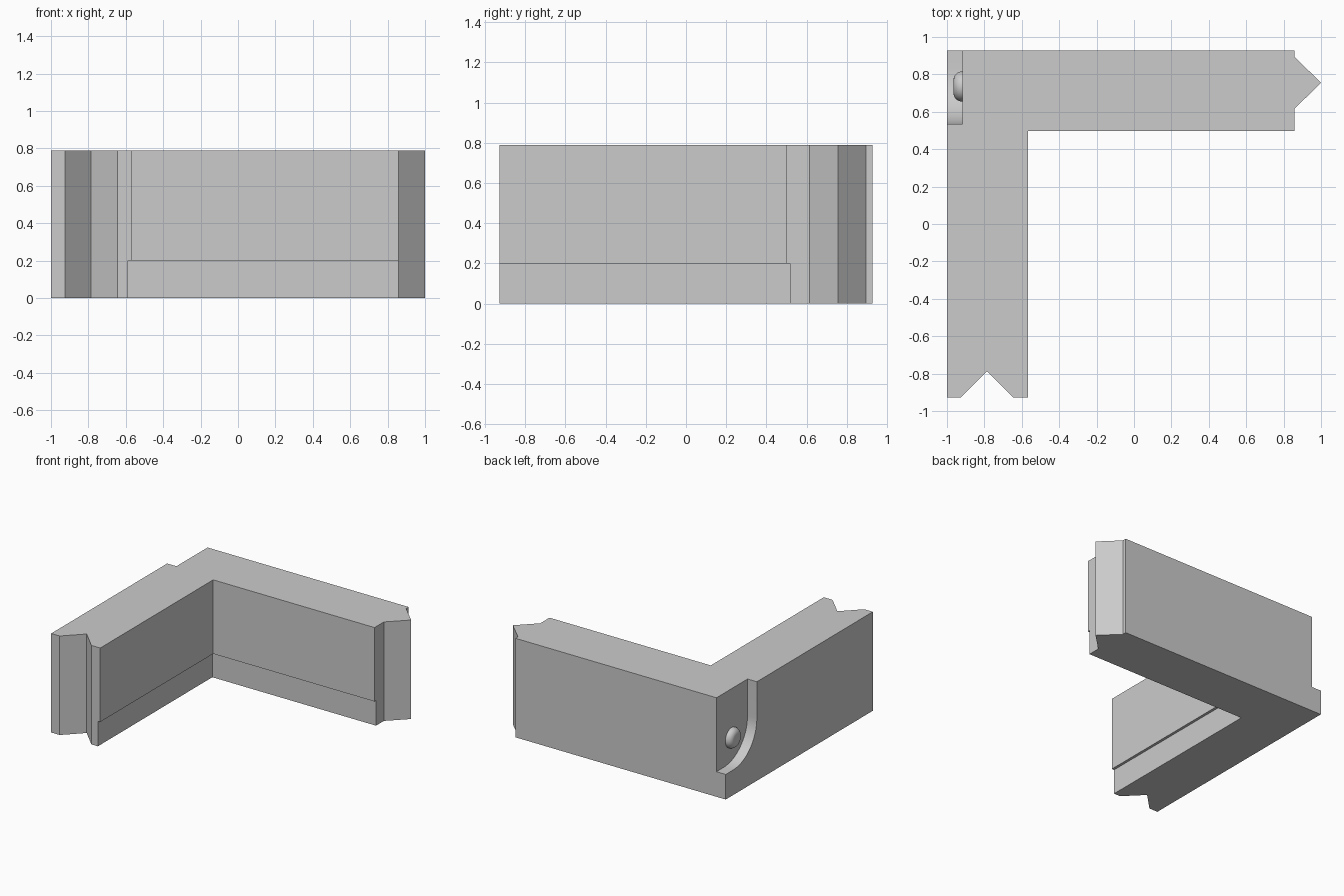
import bpy
import bmesh
from math import pi, sin, cos
from mathutils import Vector

if "Cube" in bpy.data.objects:
    bpy.data.objects.remove(bpy.data.objects["Cube"])

HEIGHT = 0.79
BACK = 0.927

grey = bpy.data.materials.new("plain grey")
grey.use_nodes = True
grey.diffuse_color = (0.6, 0.6, 0.6, 1)
grey.node_tree.nodes["Principled BSDF"].inputs["Base Color"].default_value = (0.6, 0.6, 0.6, 1)


def finish(name, bm):
    bmesh.ops.recalc_face_normals(bm, faces=bm.faces)
    mesh = bpy.data.meshes.new(name)
    bm.to_mesh(mesh)
    bm.free()
    mesh.materials.append(grey)
    obj = bpy.data.objects.new(name, mesh)
    bpy.context.collection.objects.link(obj)
    return obj


def prism(name, points, depth):
    """Extrude a closed outline of 3D points along the depth vector."""
    bm = bmesh.new()
    face = bm.faces.new([bm.verts.new(p) for p in points])
    side = bmesh.ops.extrude_face_region(bm, geom=[face])["geom"]
    verts = [v for v in side if isinstance(v, bmesh.types.BMVert)]
    bmesh.ops.translate(bm, verts=verts, vec=Vector(depth))
    return finish(name, bm)


def activate(obj):
    bpy.ops.object.select_all(action='DESELECT')
    obj.select_set(True)
    bpy.context.view_layer.objects.active = obj


def carve(target, cutter):
    cutter.hide_render = True
    mod = target.modifiers.new("cut", 'BOOLEAN')
    mod.operation = 'DIFFERENCE'
    mod.solver = 'EXACT'
    mod.object = cutter
    activate(target)
    bpy.ops.object.modifier_apply(modifier=mod.name)
    bpy.data.objects.remove(cutter)


# Corner wall: pointed tongue on one end, matching groove on the other
outline = [(-1, BACK), (-1, -BACK),
           (-0.925, -BACK), (-0.785, -0.787), (-0.645, -BACK),
           (-0.567, -BACK), (-0.567, 0.497),
           (0.857, 0.497), (0.857, 0.615), (1, 0.755), (0.857, 0.895),
           (0.857, BACK)]
wall = prism("corner_wall", [(x, y, 0) for x, y in outline], (0, 0, HEIGHT))

# Shallow rebate along the foot of the inner faces
rebate = [(-0.588, -1.2), (1.2, -1.2), (1.2, 0.516), (-0.588, 0.516)]
carve(wall, prism("rebate_cutter", [(x, y, -0.1) for x, y in rebate], (0, 0, 0.3)))

# Round-cornered pocket in the outer corner, open at the back and top
edge, floor, radius = 0.535, 0.2, 0.3
pocket = [(1.2, floor), (1.2, 1), (edge, 1)]
for i in range(17):
    a = pi + pi / 2 * i / 16
    pocket.append((edge + radius + radius * cos(a), floor + radius + radius * sin(a)))
carve(wall, prism("pocket_cutter", [(-1.1, y, z) for y, z in pocket], (0.182, 0, 0)))

# Rounded button in the pocket, turned about the x axis
button_y, button_z, base_x = 0.735, 0.4, -0.917
size, bulge = 0.08, 0.045
bm = bmesh.new()
profile = [(base_x, size)]
for i in range(9):
    a = pi / 2 * i / 8
    profile.append((base_x - 0.003 - bulge * sin(a), size - bulge + bulge * cos(a)))
profile.append((base_x - 0.003 - bulge, 0))
verts = [bm.verts.new((x, button_y, button_z + r)) for x, r in profile]
edges = [bm.edges.new(pair) for pair in zip(verts, verts[1:])]
bmesh.ops.spin(bm, geom=verts + edges, cent=(0, button_y, button_z), axis=(1, 0, 0),
               angle=2 * pi, steps=40)
bmesh.ops.remove_doubles(bm, verts=bm.verts, dist=0.0001)
button = finish("pocket_button", bm)

for obj in (wall, button):
    activate(obj)
    bpy.ops.object.shade_smooth_by_angle(angle=pi / 6)
